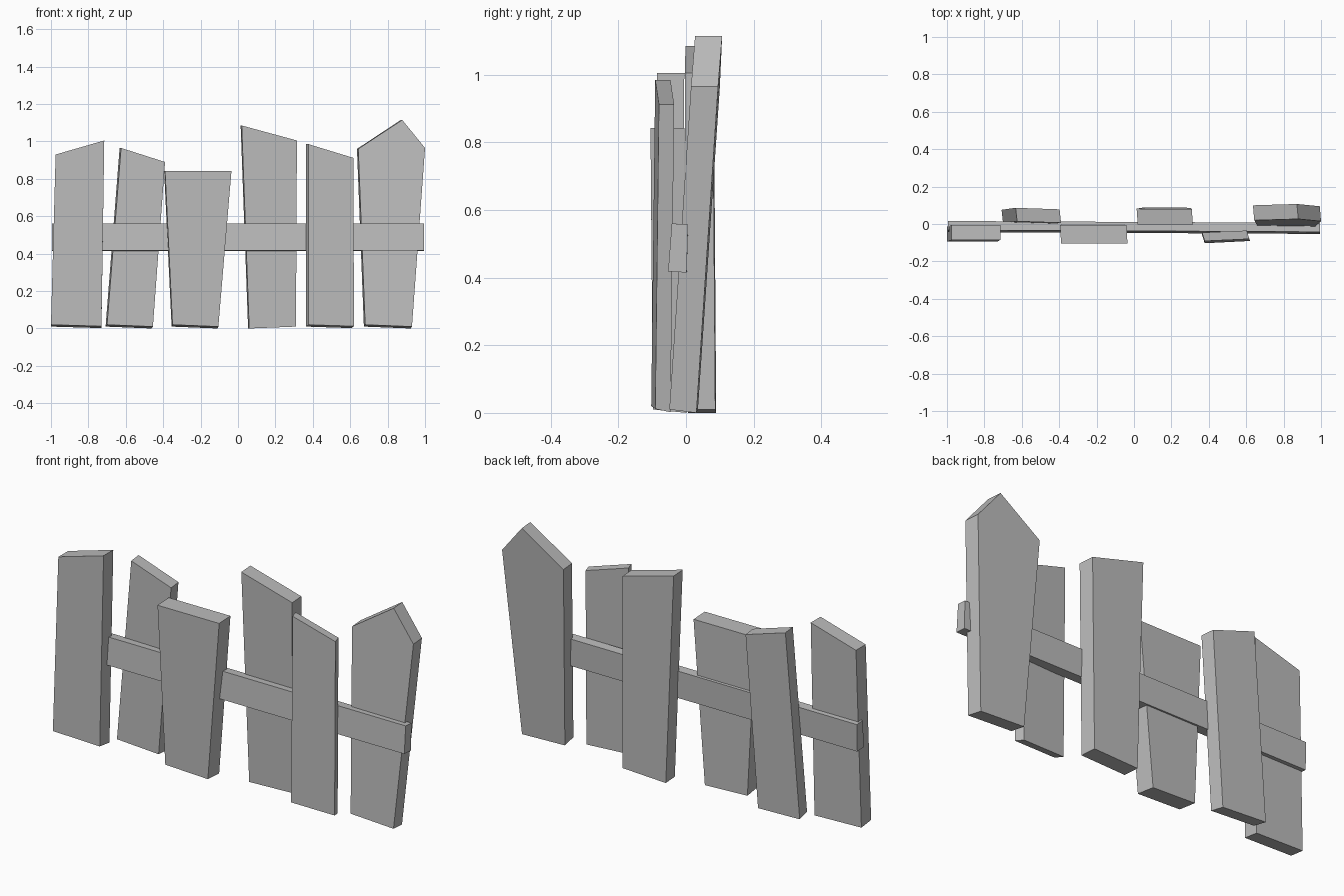
import bpy
import bmesh

cube = bpy.data.objects.get("Cube")
if cube:
    bpy.data.objects.remove(cube, do_unlink=True)

grey = bpy.data.materials.new("plain grey")
grey.use_nodes = True
colour = (0.5, 0.5, 0.5, 1)
grey.diffuse_color = colour
grey.node_tree.nodes["Principled BSDF"].inputs["Base Color"].default_value = colour


def board(name, front, back):
    """Join a front outline to a matching back outline as one flat-sided board."""
    bm = bmesh.new()
    front_verts = [bm.verts.new(point) for point in front]
    back_verts = [bm.verts.new(point) for point in back]
    bm.faces.new(front_verts)
    bm.faces.new(reversed(back_verts))
    count = len(front_verts)
    for i in range(count):
        j = (i + 1) % count
        bm.faces.new((front_verts[j], front_verts[i], back_verts[i], back_verts[j]))
    bmesh.ops.recalc_face_normals(bm, faces=bm.faces)
    mesh = bpy.data.meshes.new(name)
    bm.to_mesh(mesh)
    bm.free()
    mesh.materials.append(grey)
    obj = bpy.data.objects.new(name, mesh)
    bpy.context.collection.objects.link(obj)
    return obj


def plank(name, foot, top, foot_y, top_y, thickness, yaw=0.0, skew=0.0, drop=0.01):
    """Upright plank: foot and top are (x, z) points, leaning from foot_y to top_y."""
    outline = foot + top
    height = max(z for x, z in top)
    middle = sum(x for x, z in foot) / len(foot)
    front, back = [], []
    for x, z in outline:
        y = foot_y + (top_y - foot_y) * z / height + yaw * (x - middle)
        front.append((x, y, z))
        # The sawn foot slopes slightly between front and back
        lower = drop if (x, z) in foot else 0.0
        back.append((x + skew, y + thickness, z - lower))
    return board(name, front, back)


# Pickets, from the model's right to its left
plank("picket_slanted_outer", [(-1, .02), (-.73, .012)],
      [(-.715, 1.005), (-.975, .93)], -.095, -.085, .08)
plank("picket_leaning", [(-.70, .02), (-.455, .01)],
      [(-.39, .89), (-.625, .965)], 0, .013, .072, yaw=-.03, skew=-.008)
plank("picket_square_top", [(-.35, .02), (-.105, .01)],
      [(-.035, .842), (-.39, .842)], -.098, -.105, .1, skew=-.005)
plank("picket_slanted_tall", [(.06, 0), (.31, .01)],
      [(.315, 1.005), (.02, 1.085)], .005, -.003, .083, yaw=-.01, skew=-.006, drop=0)
plank("picket_turned", [(.378, .02), (.62, .012)],
      [(.617, .912), (.378, .985)], -.097, -.085, .045, yaw=.05, skew=-.014)
plank("picket_pointed", [(.68, .02), (.93, .01)],
      [(1, .965), (.878, 1.115), (.643, .96)], -.048, .028, .08, yaw=-.015, skew=-.007)

# Cross rail, slightly turned and tipped
rail_sections = []
for x, shift in ((-.995, .01), (.995, 0)):
    rail_sections.append([(x, y + shift, z) for y, z in
                          ((-.053, .418), (.002, .415), (.006, .557), (-.042, .56))])
board("cross_rail", *rail_sections)
